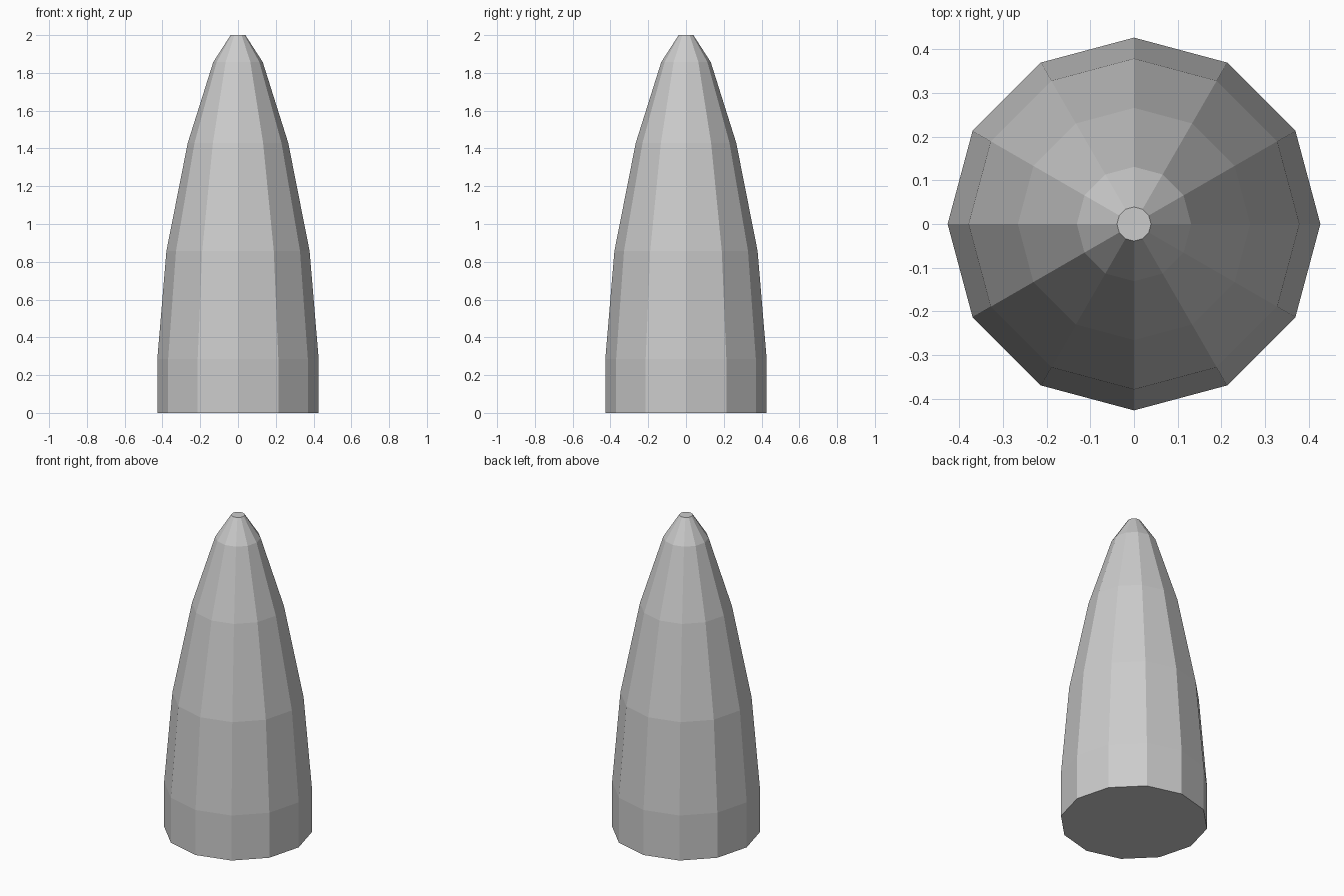
import bpy, bmesh
from math import cos, sin, tau

if "Cube" in bpy.data.objects:
    bpy.data.objects.remove(bpy.data.objects["Cube"])

SIDES = 12
# Profile of the tapered body: (radius, height)
PROFILE = [(0.427, 0.0), (0.427, 0.286), (0.379, 0.857),
           (0.266, 1.429), (0.131, 1.857), (0.039, 2.0)]

bm = bmesh.new()
rings = [[bm.verts.new((r * cos(tau * i / SIDES), r * sin(tau * i / SIDES), z))
          for i in range(SIDES)] for r, z in PROFILE]

# Faceted side walls
for low, high in zip(rings, rings[1:]):
    for i in range(SIDES):
        j = (i + 1) % SIDES
        bm.faces.new((low[i], low[j], high[j], high[i]))

# Flat base and small flat tip
bm.faces.new(rings[0][::-1])
bm.faces.new(rings[-1])

mesh = bpy.data.meshes.new("tapered_body")
bm.to_mesh(mesh)
bm.free()
bpy.context.collection.objects.link(bpy.data.objects.new("tapered_body", mesh))
